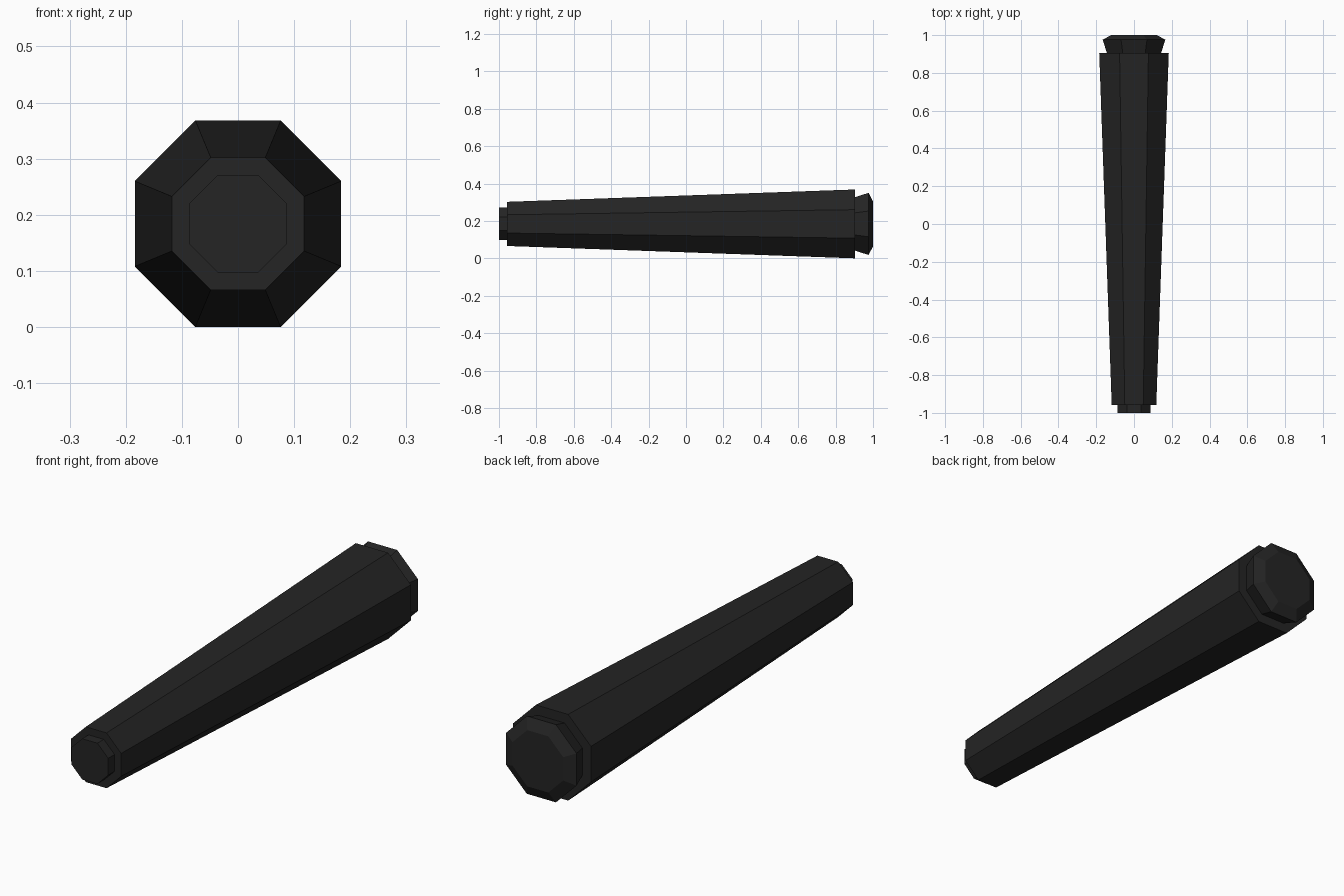
import bpy, bmesh, math

if "Cube" in bpy.data.objects:
    bpy.data.objects.remove(bpy.data.objects["Cube"])

SIDES = 8
AXIS_Z = 0.184

black = bpy.data.materials.new("matte_black")
black.diffuse_color = (0.018, 0.018, 0.018, 1)
black.use_nodes = True
black.node_tree.nodes["Principled BSDF"].inputs["Base Color"].default_value = black.diffuse_color


def octagon_loft(name, profile):
    """Closed octagonal solid along y from (y, distance to flat) pairs."""
    bm = bmesh.new()
    rings = []
    for y, flat in profile:
        r = flat / math.cos(math.pi / SIDES)
        ring = []
        for i in range(SIDES):
            a = (i + 0.5) * 2 * math.pi / SIDES
            ring.append(bm.verts.new((r * math.cos(a), y, AXIS_Z + r * math.sin(a))))
        rings.append(ring)
    for a, b in zip(rings, rings[1:]):
        for i in range(SIDES):
            j = (i + 1) % SIDES
            bm.faces.new((a[i], a[j], b[j], b[i]))
    bm.faces.new(rings[0])
    bm.faces.new(rings[-1])
    bmesh.ops.recalc_face_normals(bm, faces=bm.faces)
    mesh = bpy.data.meshes.new(name)
    bm.to_mesh(mesh)
    bm.free()
    mesh.materials.append(black)
    obj = bpy.data.objects.new(name, mesh)
    bpy.context.collection.objects.link(obj)
    return obj


# Long tapered grip
octagon_loft("tapered_body", [(-0.957, 0.118), (0.904, 0.184)])
# Small plug on the narrow front end
octagon_loft("front_plug", [(-1.0, 0.087), (-0.957, 0.087)])
# Flared, chamfered cap on the wide back end
octagon_loft("back_cap", [(0.904, 0.143), (0.976, 0.166), (1.0, 0.120)])
